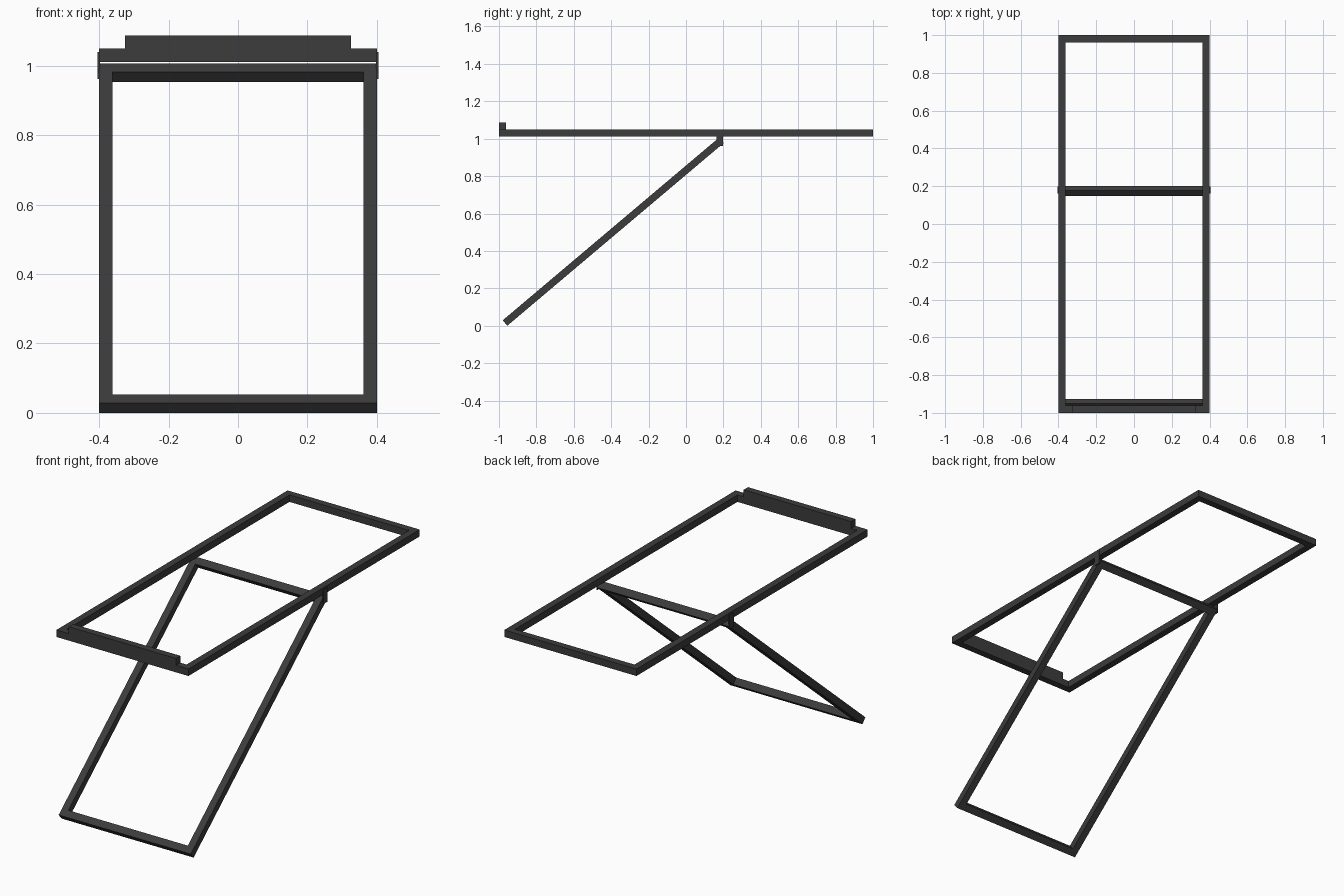
import bpy, bmesh, math
from mathutils import Matrix, Vector

if "Cube" in bpy.data.objects:
    bpy.data.objects.remove(bpy.data.objects["Cube"])

T = 0.038          # square tube size
W = 0.4            # half width of both frames

dark = bpy.data.materials.new("dark_metal")
dark.diffuse_color = (0.045, 0.045, 0.045, 1)
dark.use_nodes = True
dark.node_tree.nodes["Principled BSDF"].inputs["Base Color"].default_value = dark.diffuse_color


def finish(name, bm):
    bmesh.ops.recalc_face_normals(bm, faces=bm.faces)
    me = bpy.data.meshes.new(name)
    bm.to_mesh(me)
    bm.free()
    ob = bpy.data.objects.new(name, me)
    ob.data.materials.append(dark)
    bpy.context.collection.objects.link(ob)
    return ob


def box(name, x, y, z):
    bm = bmesh.new()
    bmesh.ops.create_cube(bm, size=1)
    for v in bm.verts:
        v.co = Vector([r[0] + (c + 0.5) * (r[1] - r[0]) for c, r in zip(v.co, (x, y, z))])
    return finish(name, bm)


def frame(name, length):
    """Rectangular tube frame: y from 0 to length, z from 0 to T."""
    bm = bmesh.new()
    rings = []
    for inset, z in ((0, 0), (0, T), (T, T), (T, 0)):
        x, a, b = W - inset, inset, length - inset
        rings.append([bm.verts.new((px, py, z)) for px, py in ((-x, a), (x, a), (x, b), (-x, b))])
    for i in range(4):
        r, s = rings[i], rings[(i + 1) % 4]
        for j in range(4):
            k = (j + 1) % 4
            bm.faces.new((r[j], r[k], s[k], s[j]))
    return finish(name, bm)


# Horizontal top frame
top = frame("top_frame", 2.0)
top.location = (0, -1, 1.011)

# Slanted leg frame hinged beneath it
angle = math.atan2(0.977, 1.157)
leg = frame("leg_frame", math.hypot(0.977, 1.157))
leg.matrix_world = Matrix.Translation((0, -0.98 + T * math.sin(angle), 0)) @ Matrix.Rotation(angle, 4, 'X')

# Raised stop along the front edge
box("front_lip", (-0.325, 0.325), (-1, -1 + T), (1.049, 1.087))

# Hinge plates on both outer sides
for side, s in (("left", -1), ("right", 1)):
    box("hinge_plate_" + side, sorted((s * 0.398, s * 0.404)), (0.162, 0.199), (0.962, 1.04))
